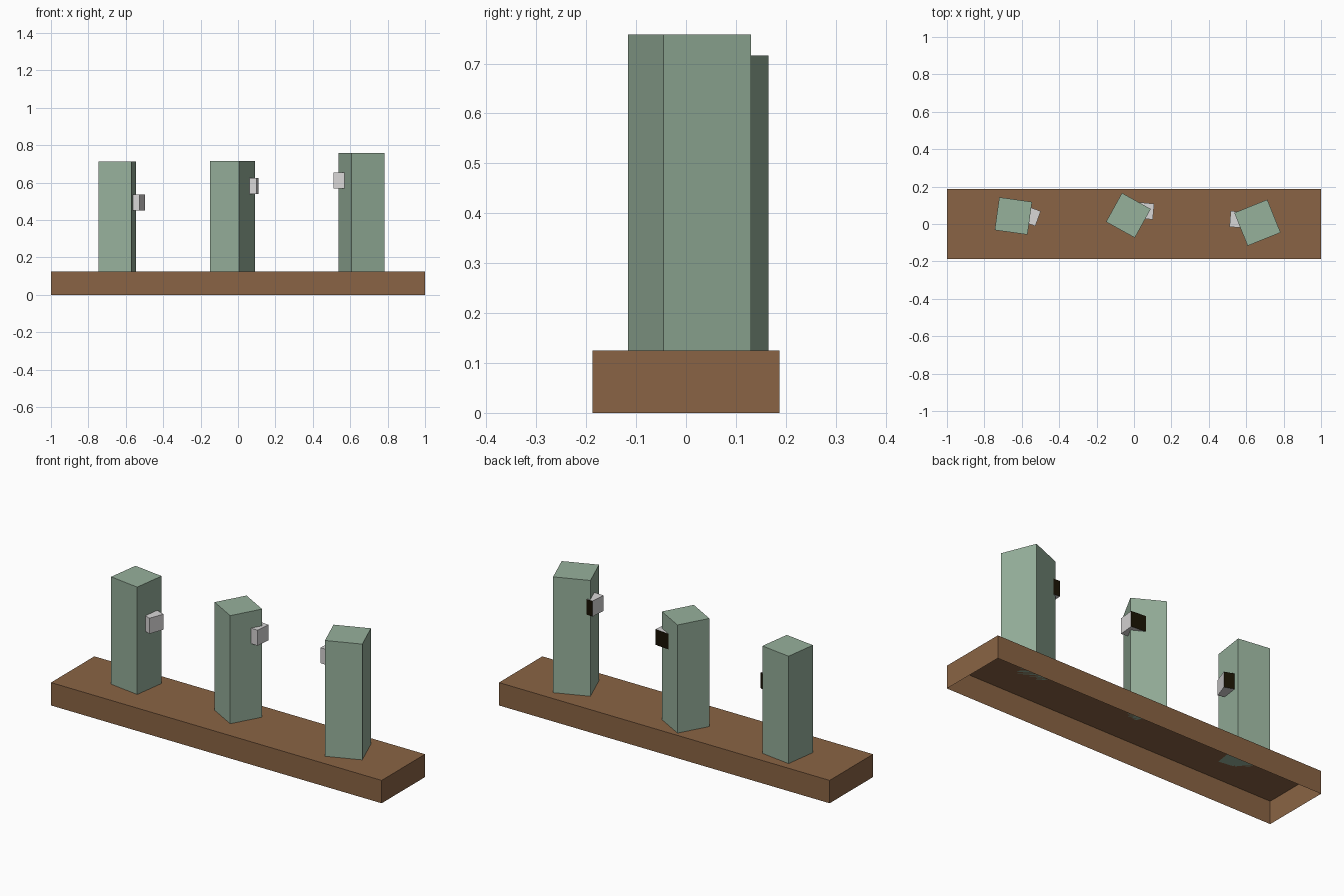
import bpy, bmesh, math
from mathutils import Matrix

if "Cube" in bpy.data.objects:
    bpy.data.objects.remove(bpy.data.objects["Cube"], do_unlink=True)


def material(name, srgb):
    color = [(c / 255) ** 2.2 for c in srgb] + [1.0]
    mat = bpy.data.materials.new(name)
    mat.use_nodes = True
    mat.diffuse_color = color
    mat.node_tree.nodes["Principled BSDF"].inputs["Base Color"].default_value = color
    return mat


BROWN = material("brown wood", (137, 100, 70))
GREEN = material("sage green", (149, 175, 154))
LIGHT = material("light grey", (216, 214, 214))
BLACK = material("near black", (30, 25, 10))


def block(name, center, size, angle, mats, open_bottom=False):
    """Box turned about z; with a second material, its back face uses that one."""
    bm = bmesh.new()
    bmesh.ops.create_cube(bm, size=1, matrix=Matrix.Diagonal((*size, 1)))
    bm.normal_update()
    for face in bm.faces:
        if len(mats) > 1 and face.normal.y > 0.9:
            face.material_index = 1
    if open_bottom:
        bottom = [f for f in bm.faces if f.normal.z < -0.9]
        bmesh.ops.delete(bm, geom=bottom, context="FACES_ONLY")
    mesh = bpy.data.meshes.new(name)
    bm.to_mesh(mesh)
    bm.free()
    for mat in mats:
        mesh.materials.append(mat)
    obj = bpy.data.objects.new(name, mesh)
    obj.location = center
    obj.rotation_euler.z = math.radians(angle)
    bpy.context.collection.objects.link(obj)
    return obj


# Hollow plinth, open underneath
BASE_TOP = 0.125
block("base", (0, 0, BASE_TOP / 2), (2, 0.375, BASE_TOP), 0, [BROWN], True)

# Pillars: name, x, y, width, top, turn
pillars = [
    ("right_pillar", -0.645, 0.043, 0.177, 0.712, -8),
    ("middle_pillar", -0.03, 0.046, 0.176, 0.716, -29),
    ("left_pillar", 0.66, 0.007, 0.19, 0.758, 22),
]
for name, x, y, width, top, turn in pillars:
    height = top - BASE_TOP
    block(name, (x, y, BASE_TOP + height / 2), (width, width, height), turn, [GREEN])

# Small cubes set into the pillar sides, dark at the back
CUBE = 0.085
cubes = [
    ("right_cube", -0.553, 0.043, 0.493, -20),
    ("middle_cube", 0.062, 0.07, 0.582, -5.5),
    ("left_cube", 0.556, 0.024, 0.612, -4),
]
for name, x, y, z, turn in cubes:
    block(name, (x, y, z), (CUBE, CUBE, CUBE), turn, [LIGHT, BLACK])
